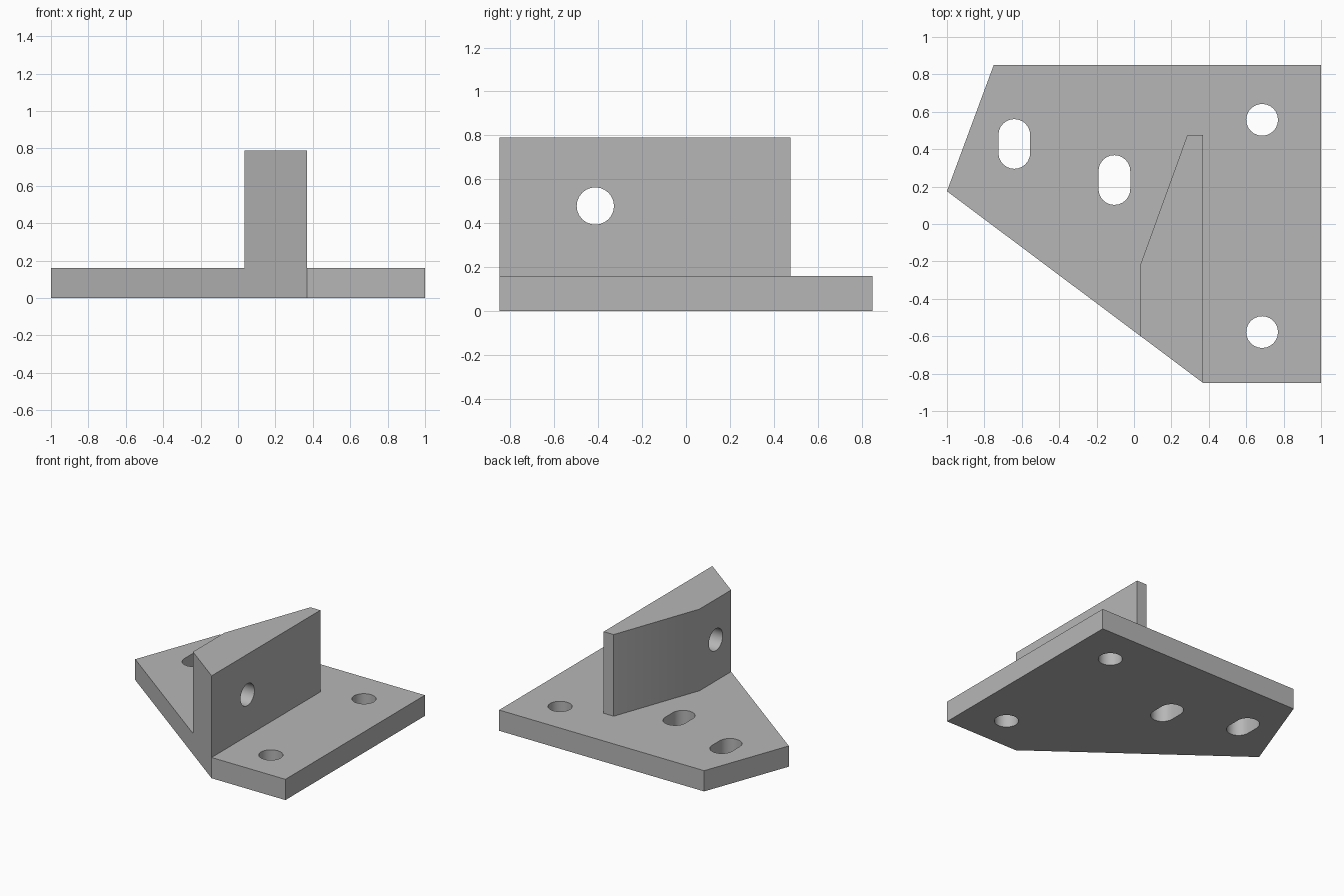
import bpy, bmesh, math
from mathutils import Matrix, Vector

cube = bpy.data.objects.get("Cube")
if cube:
    bpy.data.objects.remove(cube, do_unlink=True)

PLATE_TOP = 0.16
WALL_TOP = 0.79
HOLE_R = 0.085
SEGMENTS = 24

grey = bpy.data.materials.new("machined_grey")
grey.use_nodes = True
colour = (0.47, 0.47, 0.47, 1)
grey.diffuse_color = colour
grey.node_tree.nodes["Principled BSDF"].inputs["Base Color"].default_value = colour


def prism(name, outline, z0, z1):
    """Extrude a counter-clockwise outline from z0 to z1."""
    bm = bmesh.new()
    face = bm.faces.new([bm.verts.new((x, y, z0)) for x, y in outline])
    ext = bmesh.ops.extrude_face_region(bm, geom=[face])
    top = [g for g in ext["geom"] if isinstance(g, bmesh.types.BMVert)]
    bmesh.ops.translate(bm, verts=top, vec=(0, 0, z1 - z0))
    bmesh.ops.recalc_face_normals(bm, faces=bm.faces)
    mesh = bpy.data.meshes.new(name)
    bm.to_mesh(mesh)
    bm.free()
    mesh.materials.append(grey)
    obj = bpy.data.objects.new(name, mesh)
    bpy.context.collection.objects.link(obj)
    return obj


def slot(cx, cy, r, half=0.0):
    """Round outline, stretched along y by half at each end."""
    pts = []
    for end in (0, 1):
        shift = half if end == 0 else -half
        steps = SEGMENTS // 2 + (1 if half else 0)
        for i in range(steps):
            a = math.pi * (end + i / (SEGMENTS // 2))
            pts.append((cx + r * math.cos(a), cy + shift + r * math.sin(a)))
    return pts


def cut(obj, cutters):
    """Subtract each cutter, then shade only the round walls smooth."""
    bpy.ops.object.select_all(action='DESELECT')
    obj.select_set(True)
    bpy.context.view_layer.objects.active = obj
    for cutter in cutters:
        cutter.hide_render = True
        mod = obj.modifiers.new("hole", 'BOOLEAN')
        mod.operation = 'DIFFERENCE'
        mod.solver = 'EXACT'
        mod.object = cutter
        bpy.ops.object.modifier_apply(modifier=mod.name)
        bpy.data.objects.remove(cutter, do_unlink=True)
    bpy.ops.object.shade_smooth_by_angle(angle=math.radians(20))


# Base plate with two round holes and two slots
left_tip, front_corner = Vector((-1, 0.175)), Vector((0.37, -0.85))
plate = prism("base_plate",
              [left_tip, front_corner, (1, -0.85), (1, 0.85), (-0.75, 0.85)],
              0, PLATE_TOP)
openings = [(0.685, 0.557, 0), (0.685, -0.578, 0),
            (-0.64, 0.428, 0.048), (-0.105, 0.235, 0.048)]
cut(plate, [prism("plate_cutter", slot(x, y, HOLE_R, half), -0.1, 0.3)
            for x, y, half in openings])

# Upright wall, its front end flush with the slanted plate edge
wall_x = 0.035
t = (wall_x - left_tip.x) / (front_corner.x - left_tip.x)
wall = prism("upright_wall",
             [left_tip.lerp(front_corner, t), front_corner, (0.37, 0.475),
              (0.285, 0.475), (wall_x, -0.215)],
             PLATE_TOP, WALL_TOP)

# Cross hole through the wall along x
cross = prism("wall_cutter", slot(0, 0, HOLE_R), -0.5, 0.5)
cross.data.transform(Matrix.Translation((0.2, -0.413, 0.478))
                     @ Matrix.Rotation(math.pi / 2, 4, 'Y'))
cut(wall, [cross])
